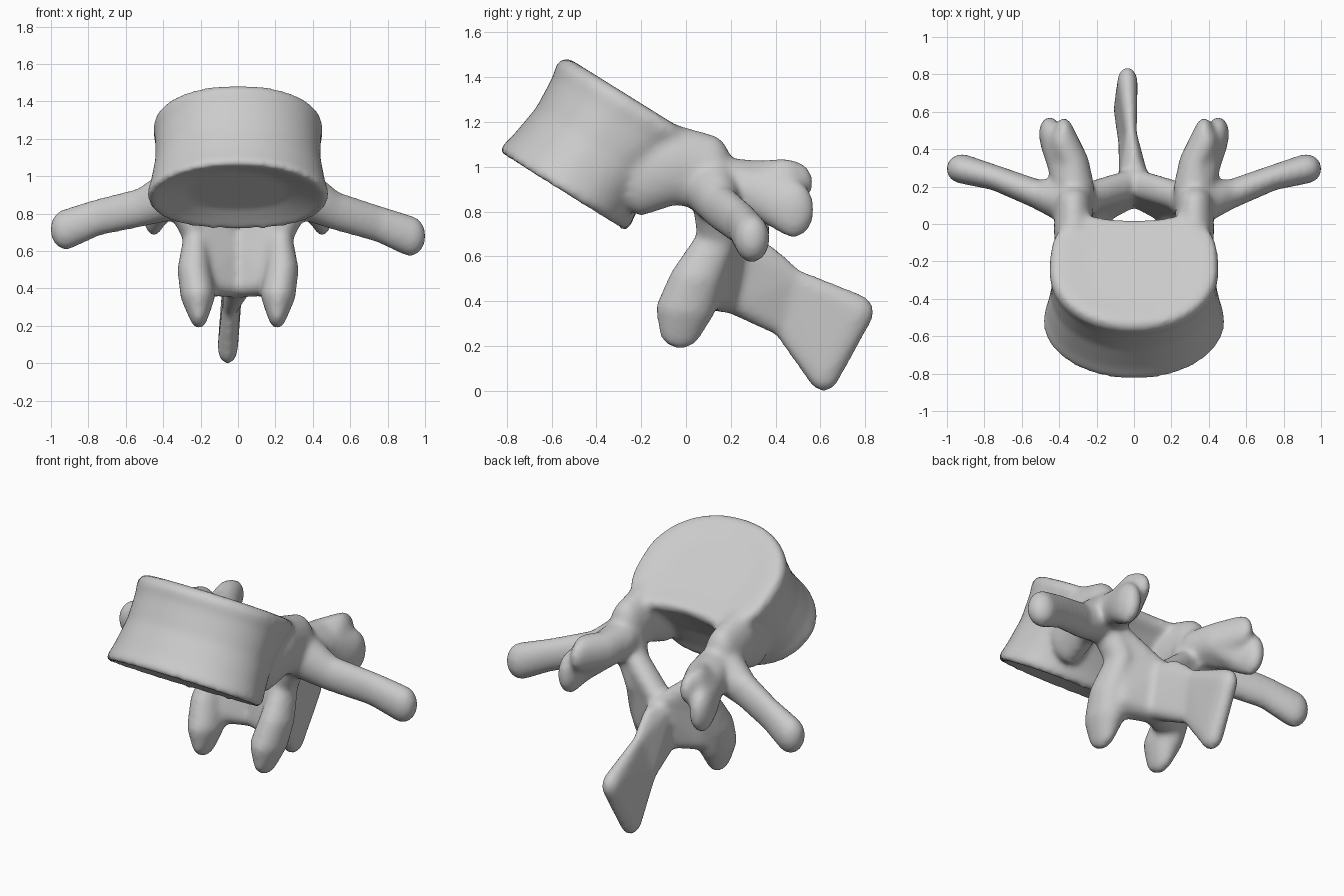
import bpy, bmesh
from math import sin, cos, pi, copysign
from mathutils import Matrix, Vector

cube = bpy.data.objects.get("Cube")
if cube:
    bpy.data.objects.remove(cube, do_unlink=True)

bone = bpy.data.materials.new("bone grey")
bone.use_nodes = True
colour = (0.6, 0.6, 0.6, 1)
bone.diffuse_color = colour
bone.node_tree.nodes["Principled BSDF"].inputs["Base Color"].default_value = colour

bm = bmesh.new()


def hull(*blobs, side=1):
    """Closed skin around ellipsoids given as (centre, radii)."""
    part = bmesh.new()
    for (x, y, z), radii in blobs:
        place = Matrix.Translation((x * side, y, z)) @ Matrix.Diagonal((*radii, 1))
        bmesh.ops.create_icosphere(part, subdivisions=3, radius=1, matrix=place)
    pts = [v.co.copy() for v in part.verts]
    part.clear()
    for p in pts:
        part.verts.new(p)
    out = bmesh.ops.convex_hull(part, input=part.verts[:])
    inner = {v for v in out["geom_interior"] + out["geom_unused"]
             if isinstance(v, bmesh.types.BMVert)}
    bmesh.ops.delete(part, geom=list(inner), context='VERTS')
    bmesh.ops.recalc_face_normals(part, faces=part.faces[:])
    mesh = bpy.data.meshes.new("part")
    part.to_mesh(mesh)
    part.free()
    bm.from_mesh(mesh)
    bpy.data.meshes.remove(mesh)


def limb(*blobs, side=1):
    for a, b in zip(blobs, blobs[1:]):
        hull(a, b, side=side)


def power(v, e):
    return copysign(abs(v) ** e, v)


# Vertebral body: waisted kidney-shaped drum with dished ends
def body():
    low, high = Vector((0, -0.555, 0.885)), Vector((0, -0.235, 1.3))
    back = Vector((0, 0.85, -0.53))
    steps = [(0.1, 0.55), (0.03, 0.85), (0, 0.96), (0.05, 1.01), (0.2, 0.96), (0.5, 0.91),
             (0.8, 0.95), (0.92, 1.0), (1, 0.95), (1.01, 0.85), (0.99, 0.55)]
    rings, n = [], 64
    for s, k in steps:
        ring = []
        for i in range(n):
            t = 2 * pi * i / n
            rear = sin(t) > 0
            ex = 0.85 - 0.25 * s if rear else 0.95
            ev = 0.85 - 0.25 * s if rear else 1.12 - 0.12 * s
            x = (0.485 - 0.035 * s) * (k if k < 0.9 else k ** 0.6) * power(cos(t), ex)
            v = (0.335 + 0.04 * s) * k * power(sin(t), ev)
            if rear:
                v -= 0.06 * max(0, 1 - (x / 0.26) ** 2) * s * k
            ring.append(bm.verts.new(low.lerp(high, s) + Vector((x, 0, 0)) + back * v))
        rings.append(ring)
    faces = [bm.faces.new((a[i], a[(i + 1) % n], b[(i + 1) % n], b[i]))
             for a, b in zip(rings, rings[1:]) for i in range(n)]
    faces += [bm.faces.new(rings[0][::-1]), bm.faces.new(rings[-1])]
    bmesh.ops.recalc_face_normals(bm, faces=faces)


body()

for side in (1, -1):
    # Pedicle, running down through the neck to the lower joint process
    limb(((0.3, -0.2, 0.96), (0.11, 0.1, 0.18)),
         ((0.32, -0.05, 1.01), (0.11, 0.1, 0.18)),
         ((0.325, 0.11, 0.97), (0.1, 0.1, 0.175)),
         ((0.225, 0.14, 0.68), (0.065, 0.09, 0.08)),
         ((0.235, 0.045, 0.5), (0.09, 0.12, 0.09)),
         ((0.215, 0.0, 0.37), (0.095, 0.135, 0.09)),
         ((0.21, -0.025, 0.28), (0.055, 0.1, 0.095)), side=side)
    # Transverse process
    drop = 0 if side > 0 else 0.035
    limb(((0.37, 0.12, 0.9), (0.08, 0.12, 0.14)),
         ((0.52, 0.16, 0.815 + drop / 2), (0.06, 0.08, 0.105)),
         ((0.75, 0.25, 0.745 + drop), (0.05, 0.07, 0.1)),
         ((0.92, 0.295, 0.68 + drop), (0.085, 0.08, 0.11)), side=side)
    # Upper joint process: broad root ending in two knuckles
    inner = ((0.325, 0.33, 0.92), (0.085, 0.08, 0.11))
    outer = ((0.4, 0.34, 0.87), (0.07, 0.08, 0.11))
    hull(((0.32, 0.19, 0.93), (0.11, 0.1, 0.11)), inner, outer, side=side)
    hull(inner, outer, ((0.385, 0.44, 0.94), (0.06, 0.09, 0.1)),
         ((0.44, 0.43, 0.82), (0.06, 0.08, 0.11)), side=side)
    limb(inner, ((0.375, 0.47, 0.93), (0.055, 0.1, 0.1)), side=side)
    limb(outer, ((0.45, 0.48, 0.81), (0.06, 0.095, 0.13)), side=side)
    # Lamina, rising at its outer edge to the pedicle
    hull(((0.23, 0.15, 0.81), (0.06, 0.08, 0.08)),
         ((0.21, 0.14, 0.7), (0.07, 0.08, 0.05)),
         ((0, 0.22, 0.64), (0.05, 0.08, 0.06)), side=side)
    hull(((0.2, 0.14, 0.7), (0.07, 0.08, 0.05)),
         ((0, 0.22, 0.64), (0.05, 0.08, 0.06)),
         ((0, 0.17, 0.41), (0.05, 0.08, 0.06)),
         ((0.19, 0.09, 0.44), (0.07, 0.1, 0.08)), side=side)

# Spinous process: thin blade with a thicker end
root = [((0, 0.24, 0.62), (0.08, 0.07, 0.06)), ((0, 0.22, 0.4), (0.07, 0.07, 0.06))]
middle = [((-0.015, 0.48, 0.5), (0.03, 0.05, 0.05)), ((-0.045, 0.43, 0.29), (0.04, 0.05, 0.05))]
tip = [((-0.035, 0.76, 0.35), (0.055, 0.08, 0.085)), ((-0.055, 0.615, 0.08), (0.055, 0.075, 0.085))]
hull(*root, ((0, 0.36, 0.6), (0.035, 0.05, 0.06)), *middle)
hull(*middle, *tip)

mesh = bpy.data.meshes.new("vertebra")
bm.to_mesh(mesh)
bm.free()
mesh.materials.append(bone)
vertebra = bpy.data.objects.new("vertebra", mesh)
bpy.context.collection.objects.link(vertebra)

# Fuse the parts into one soft skin
fuse = vertebra.modifiers.new("fuse", 'REMESH')
fuse.mode = 'VOXEL'
fuse.voxel_size = 0.016
fuse.use_smooth_shade = True
soften = vertebra.modifiers.new("soften", 'SMOOTH')
soften.factor = 0.5
soften.iterations = 14
